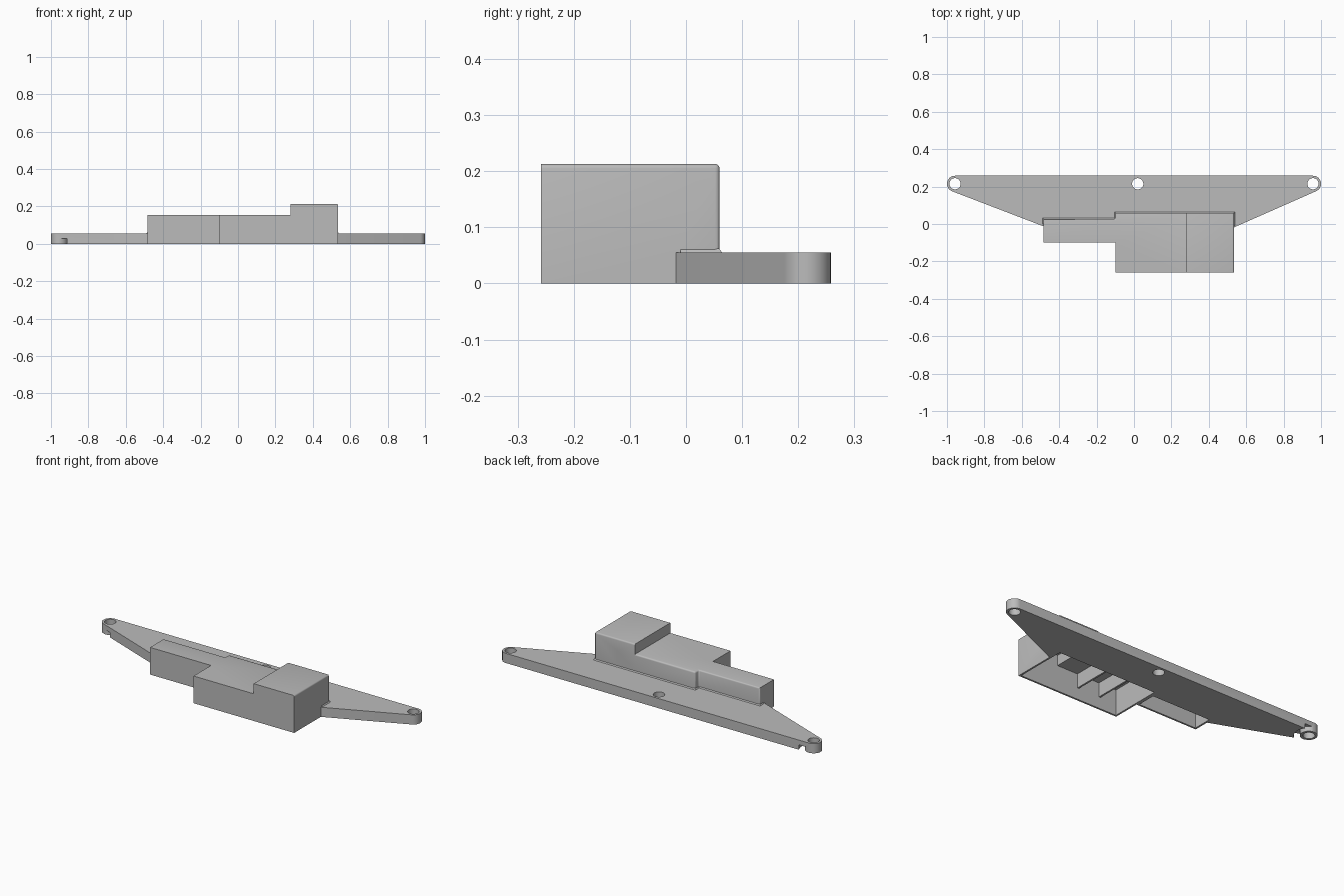
import bpy, bmesh, math

cube = bpy.data.objects.get("Cube")
if cube:
    bpy.data.objects.remove(cube, do_unlink=True)

grey = bpy.data.materials.new("plain_grey")
grey.use_nodes = True
grey.diffuse_color = (0.5, 0.5, 0.5, 1)
grey.node_tree.nodes["Principled BSDF"].inputs["Base Color"].default_value = (0.5, 0.5, 0.5, 1)


def loft(name, low, high, z0, z1, round_edge=None):
    """Solid between two plan outlines; edges accepted by round_edge are rounded."""
    bm = bmesh.new()
    a = [bm.verts.new((x, y, z0)) for x, y in low]
    b = [bm.verts.new((x, y, z1)) for x, y in high]
    n = len(a)
    bm.faces.new(a[::-1])
    bm.faces.new(b)
    for i in range(n):
        j = (i + 1) % n
        bm.faces.new((a[i], a[j], b[j], b[i]))
    bmesh.ops.recalc_face_normals(bm, faces=bm.faces)
    if round_edge:
        edges = [e for e in bm.edges if round_edge(e.verts[0].co, e.verts[1].co)]
        bmesh.ops.bevel(bm, geom=edges, offset=0.008, segments=3,
                        profile=0.5, affect='EDGES')
    me = bpy.data.meshes.new(name)
    bm.to_mesh(me)
    bm.free()
    me.materials.append(grey)
    ob = bpy.data.objects.new(name, me)
    bpy.context.collection.objects.link(ob)
    return ob


def prism(name, pts, z0, z1, round_edge=None):
    return loft(name, pts, pts, z0, z1, round_edge)


def rect(x0, x1, y0, y1):
    return [(x0, y0), (x1, y0), (x1, y1), (x0, y1)]


def arc(cx, cy, r, start, end, steps):
    angles = [math.radians(start + (end - start) * i / steps) for i in range(steps + 1)]
    return [(cx + r * math.cos(t), cy + r * math.sin(t)) for t in angles]


def disc(name, cx, cy, r, z0, z1):
    return prism(name, arc(cx, cy, r, 0, 360, 40)[:-1], z0, z1)


def combine(ob, other, operation):
    mod = ob.modifiers.new("join", 'BOOLEAN')
    mod.operation, mod.solver, mod.object = operation, 'EXACT', other
    bpy.context.view_layer.objects.active = ob
    bpy.ops.object.modifier_apply(modifier=mod.name)
    bpy.data.objects.remove(other, do_unlink=True)


END, HOLE_Y, R, T = 0.957, 0.215, 0.043, 0.055
LEFT, STEP, TALL, RIGHT = -0.485, -0.1, 0.28, 0.535
FRONT, BACK, WALL = -0.258, 0.06, 0.01

# Tapered mounting plate with rounded ends
outline = ([(LEFT, -0.012), (RIGHT, -0.018)]
           + arc(END, HOLE_Y, R, -66, 90, 16)
           + arc(-END, HOLE_Y, R, 90, 248, 16))
body = prism("mounting_bracket", outline, 0, T)

# Ring groove under one end of the plate
groove = disc("groove_cutter", -END, HOLE_Y, 0.076, -0.05, 0.028)
combine(groove, disc("groove_core", -END, HOLE_Y, 0.045, -0.1, 0.1), 'DIFFERENCE')
combine(body, groove, 'DIFFERENCE')

# Small fillet where the housing meets the plate
def skirt(d):
    return [(LEFT - d, 0), (RIGHT - 0.01, -0.01), (RIGHT + d, -0.01), (RIGHT + d, BACK + d),
            (STEP - d, BACK + d), (STEP - d, 0.027 + d), (LEFT - d, 0.027 + d)]
combine(body, loft("base_fillet", skirt(0.008), skirt(-0.001), 0.051, 0.062), 'UNION')

# Low stepped housing and tall housing block
LOW, HIGH = 0.155, 0.213
plan = [(LEFT, -0.1), (STEP, -0.1), (STEP, FRONT), (0.4, FRONT), (0.4, BACK),
        (STEP, BACK), (STEP, 0.027), (LEFT, 0.027)]


def low_rounding(a, b):
    return min(a.y, b.y) > 0 and max(a.z, b.z) > 0.1 and max(a.x, b.x) < 0.41


def tall_rounding(a, b):
    on_top = min(a.z, b.z) > 0.1 and (min(a.x, b.x) > 0.5 or min(a.y, b.y) > 0)
    corner = min(a.x, b.x) > 0.5 and min(a.y, b.y) > 0 and max(a.z, b.z) > 0.1
    return on_top or corner


combine(body, prism("low_housing", plan, 0, LOW, low_rounding), 'UNION')
combine(body, prism("tall_housing", rect(TALL, RIGHT, FRONT, BACK), 0, HIGH, tall_rounding), 'UNION')

# Hollow the housing from below
rooms = [(LEFT + WALL, STEP - WALL, -0.1 + WALL, 0.027 - WALL, LOW),
         (STEP + WALL, RIGHT - WALL, FRONT + WALL, BACK - WALL, LOW),
         (TALL + WALL, RIGHT - WALL, FRONT + WALL, BACK - WALL, HIGH)]
for x0, x1, y0, y1, top in rooms:
    combine(body, prism("room_cutter", rect(x0, x1, y0, y1), -0.05, top - WALL), 'DIFFERENCE')

# Screw holes
for x in (-END, 0.02, END):
    combine(body, disc("hole_cutter", x, HOLE_Y, 0.03, -0.1, 0.2), 'DIFFERENCE')

# Inner ribs hanging from the low ceiling
for x in (0.02, 0.16):
    prism("inner_rib", rect(x - WALL, x, FRONT + 0.008, BACK - 0.008), 0.065, LOW - 0.008)

# Smooth the rounded parts, keep edges sharp
bpy.ops.object.select_all(action='DESELECT')
body.select_set(True)
bpy.context.view_layer.objects.active = body
bpy.ops.object.shade_smooth_by_angle(angle=math.radians(35))
